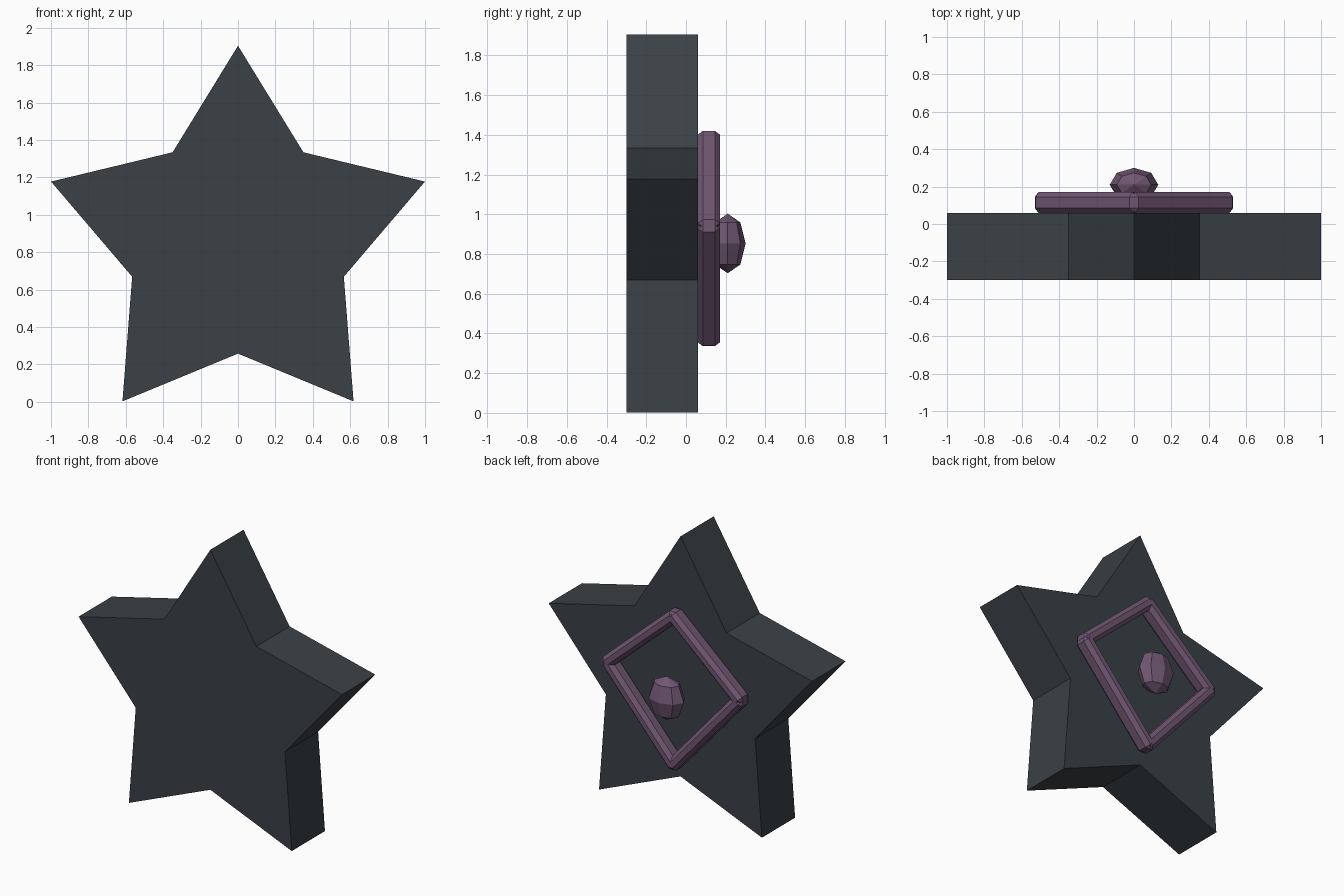
import bpy, bmesh, math
from mathutils import Vector, Matrix

cube = bpy.data.objects.get("Cube")
if cube:
    bpy.data.objects.remove(cube, do_unlink=True)


def material(name, rgb):
    m = bpy.data.materials.new(name)
    m.use_nodes = True
    m.diffuse_color = (*rgb, 1)
    m.node_tree.nodes["Principled BSDF"].inputs["Base Color"].default_value = (*rgb, 1)
    return m


slate = material("dark slate", (0.042, 0.052, 0.061))
plum = material("dusty plum", (0.165, 0.095, 0.17))


def finish(name, bm, mat):
    bmesh.ops.recalc_face_normals(bm, faces=bm.faces)
    mesh = bpy.data.meshes.new(name)
    bm.to_mesh(mesh)
    bm.free()
    mesh.materials.append(mat)
    ob = bpy.data.objects.new(name, mesh)
    bpy.context.collection.objects.link(ob)
    return ob


# Five-pointed star slab
CENTRE_Z = 0.853
bm = bmesh.new()
ring = []
for i in range(10):
    r = 0.595 if i % 2 else 1.051
    a = math.pi / 2 + i * math.pi / 5
    ring.append(bm.verts.new((r * math.cos(a), -0.3, CENTRE_Z + r * math.sin(a))))
face = bm.faces.new(ring)
side = bmesh.ops.extrude_face_region(bm, geom=[face])
moved = [v for v in side["geom"] if isinstance(v, bmesh.types.BMVert)]
bmesh.ops.translate(bm, verts=moved, vec=(0, 0.36, 0))
finish("star_body", bm, slate)


# Chamfered bar between two points of the back face
def bar(name, start, end, width=0.085, depth=0.11):
    a, b = Vector((start[0], 0.115, start[1])), Vector((end[0], 0.115, end[1]))
    along = (b - a).normalized()
    out = Vector((0, 1, 0))
    frame = Matrix((along, out, along.cross(out))).transposed().to_4x4()
    bm = bmesh.new()
    bmesh.ops.create_cube(bm, size=1)
    bmesh.ops.scale(bm, verts=bm.verts, vec=((b - a).length + 0.06, depth, width))
    bmesh.ops.bevel(bm, geom=bm.edges[:], offset=0.025, segments=1, affect='EDGES')
    bmesh.ops.transform(bm, verts=bm.verts, matrix=Matrix.Translation((a + b) / 2) @ frame)
    finish(name, bm, plum)


# Kite-shaped frame on the back
for label, s in (("left", 1), ("right", -1)):
    bar("frame_upper_" + label, (0, 1.385), (s * 0.495, 0.945))
    bar("frame_lower_" + label, (s * 0.495, 0.935), (0, 0.37))

# Faceted knob in the middle of the frame
bm = bmesh.new()
bmesh.ops.create_uvsphere(bm, u_segments=8, v_segments=4, radius=1)
bmesh.ops.scale(bm, verts=bm.verts, vec=(0.13, 0.09, 0.15))
bmesh.ops.translate(bm, verts=bm.verts, vec=(0, 0.21, CENTRE_Z))
finish("knob", bm, plum)
